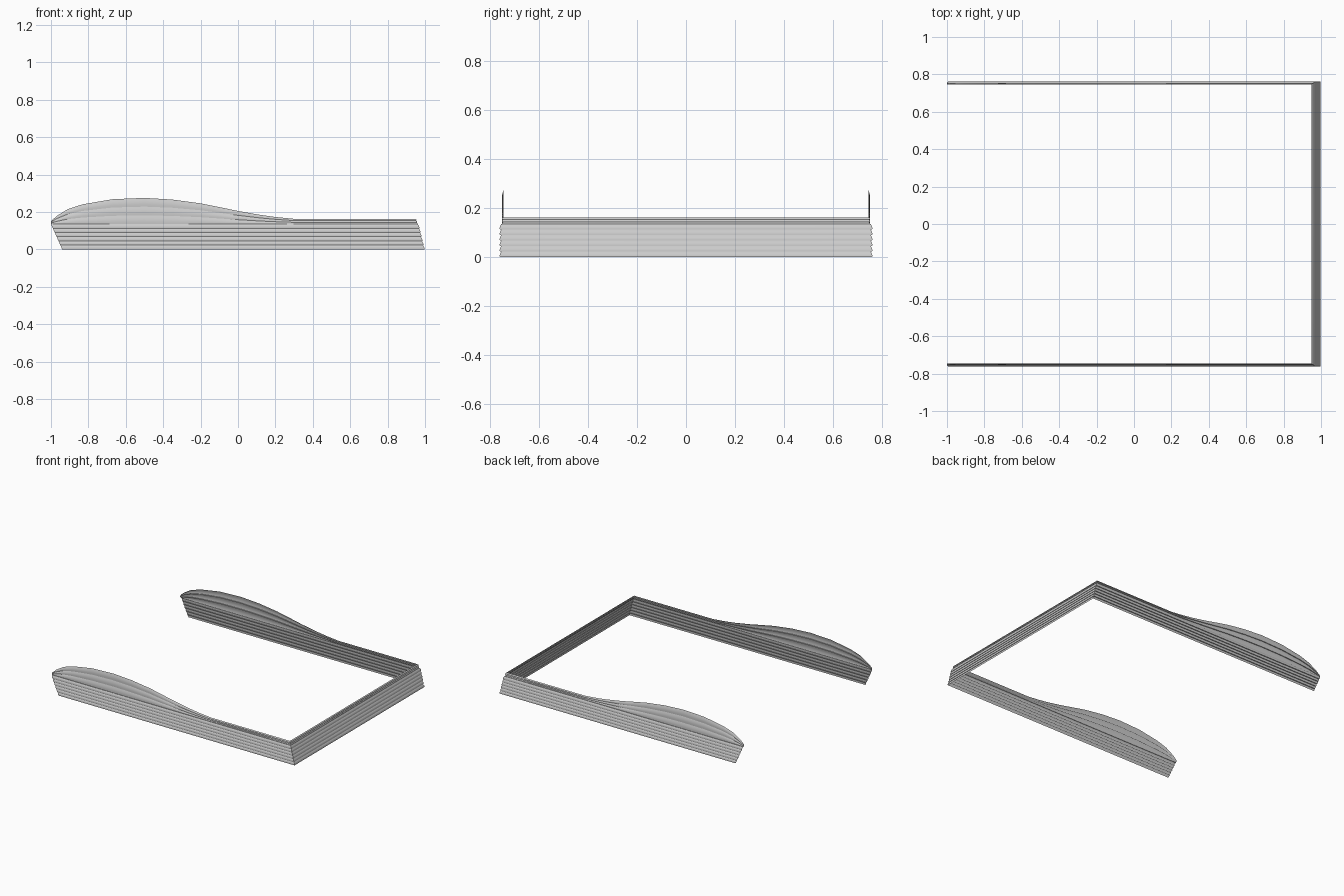
import bpy, bmesh, math

if "Cube" in bpy.data.objects:
    bpy.data.objects.remove(bpy.data.objects["Cube"])

# Top outline of the raised front of each side panel (x, z)
CREST = [(-1, .15), (-.97, .178), (-.91, .215), (-.83, .241), (-.67, .268), (-.5, .275),
         (-.35, .266), (-.2, .246), (-.1, .226), (0, .205), (.12, .184), (.2, .173), (.3, .163)]
SEG = 4  # facets across each rounded slat


def slat_rows(k):
    """Cross-section of slat k: (side y, rear x, level z, share of the rise)."""
    rows = []
    for i in range(SEG + 1):
        t = i / SEG
        bulge = .003 * math.sin(math.pi * t)
        if k < 6:                      # lower straight slats
            z, share = .0225 * (k + t), 0
            y = .761 - .006 * t + bulge
            x = .997 - .0055 * k - .009 * t + bulge
        else:                          # upper slats that swell at the front
            share = (k - 6 + t) / 3
            z = .135 + .028 * share
            y = .752 - .006 * t + bulge
            x = .959 - .002 * (k - 6) - .006 * t + bulge
        rows.append((y, x, z, share))
    return rows


ROWS = [r for k in range(9) for r in slat_rows(k)]


def side_row(row):
    y, x_end, z, share = row
    front = -.94 - .06 * min(z / .135, 1)
    pts = []
    for cx, cz in CREST + [(.65, .163), (x_end, .163)]:
        x = max(cx, front) if share else front + (cx + 1) / (x_end + 1) * (x_end - front)
        height = z + (cz - .163) * share if share else z
        pts.append((x, -y, height))
    return pts


def panel(name, rows):
    bm = bmesh.new()
    grid = [[bm.verts.new(p) for p in row] for row in rows]
    for low, high in zip(grid, grid[1:]):
        for i in range(len(low) - 1):
            bm.faces.new((low[i], low[i + 1], high[i + 1], high[i]))
    mesh = bpy.data.meshes.new(name)
    bm.to_mesh(mesh)
    bm.free()
    ob = bpy.data.objects.new(name, mesh)
    bpy.context.collection.objects.link(ob)
    bpy.ops.object.select_all(action='DESELECT')
    ob.select_set(True)
    bpy.context.view_layer.objects.active = ob
    bpy.ops.object.shade_smooth_by_angle(angle=math.radians(40))
    return ob


# Two long side panels, one mirrored across the centre
sides = panel("side_panels", [side_row(r) for r in ROWS])
mirror = sides.modifiers.new("mirror", 'MIRROR')
mirror.use_axis = (False, True, False)
mirror.use_mirror_merge = False

# Leaning end panel, mitred to the sides
panel("end_panel", [[(x, -y, z), (x, 0, z), (x, y, z)] for y, x, z, share in ROWS])
